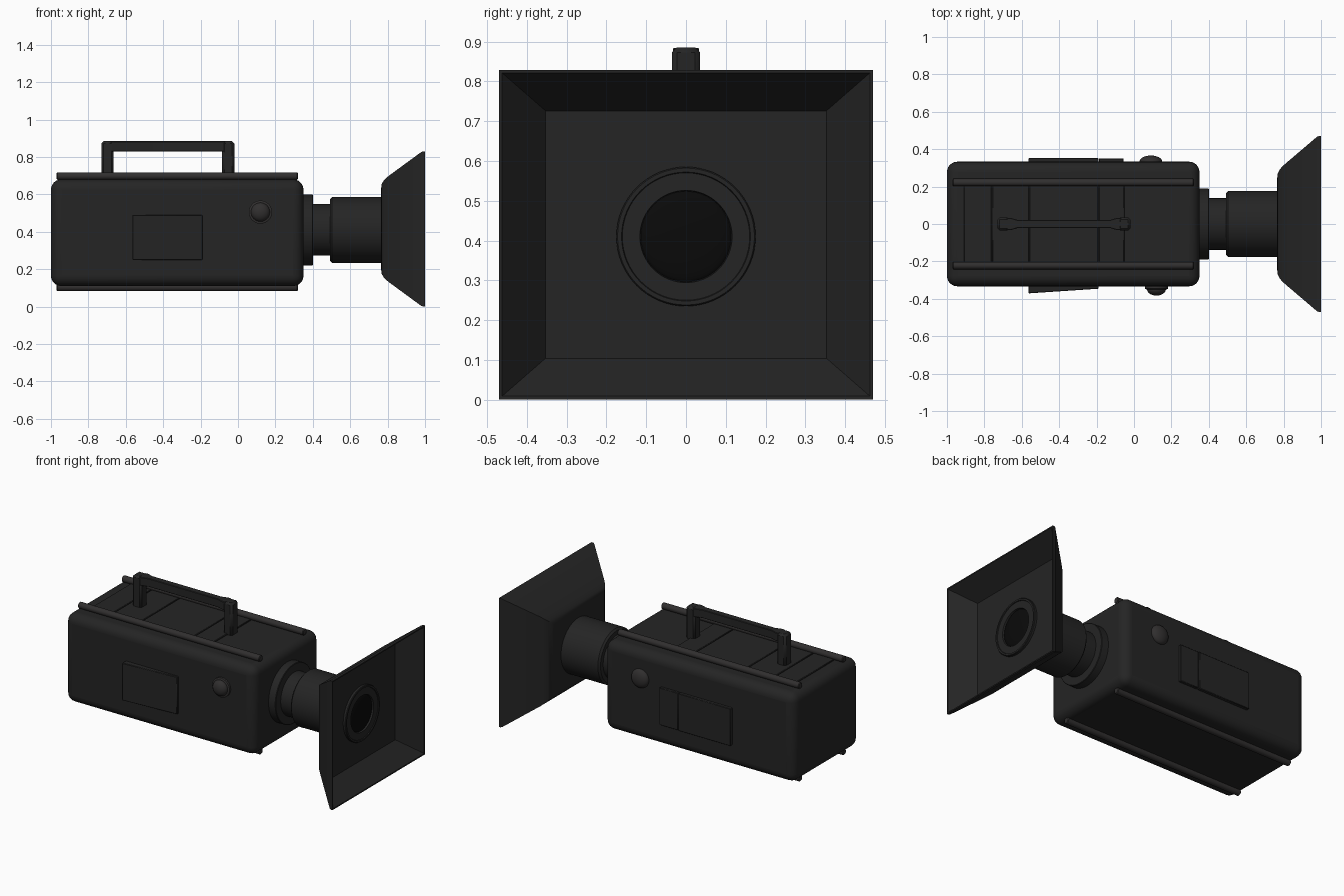
import bpy, bmesh, math
from mathutils import Matrix, Vector

if "Cube" in bpy.data.objects:
    bpy.data.objects.remove(bpy.data.objects["Cube"])


def material(name, r, g, b):
    m = bpy.data.materials.new(name)
    m.diffuse_color = (r, g, b, 1)
    m.use_nodes = True
    m.node_tree.nodes["Principled BSDF"].inputs["Base Color"].default_value = m.diffuse_color
    return m


BLACK = material("black_paint", 0.018, 0.018, 0.018)
RAIL = material("rail_metal", 0.03, 0.028, 0.028)
GLASS = material("dark_glass", 0.003, 0.003, 0.003)


def finish(name, bm, mat=BLACK, bevel=0, segments=2):
    bmesh.ops.recalc_face_normals(bm, faces=bm.faces)
    me = bpy.data.meshes.new(name)
    bm.to_mesh(me)
    bm.free()
    ob = bpy.data.objects.new(name, me)
    bpy.context.collection.objects.link(ob)
    me.materials.append(mat)
    if bevel:
        mod = ob.modifiers.new("bevel", "BEVEL")
        mod.width, mod.segments = bevel, segments
    bpy.ops.object.select_all(action='DESELECT')
    ob.select_set(True)
    bpy.context.view_layer.objects.active = ob
    bpy.ops.object.shade_smooth_by_angle(angle=math.radians(35))
    return ob


def box(name, x0, x1, y0, y1, z0, z1, bevel=0, segments=2, taper=0):
    """Box between limits; taper pushes the -y face inward at the +x end."""
    bm = bmesh.new()
    bmesh.ops.create_cube(bm, size=1)
    for v in bm.verts:
        right, front = v.co.x > 0, v.co.y < 0
        v.co = Vector((x1 if right else x0, y0 if front else y1, z1 if v.co.z > 0 else z0))
        if right and front:
            v.co.y += taper
    return finish(name, bm, BLACK, bevel, segments)


def loft(bm, rings, cap=True):
    rows = [[bm.verts.new(p) for p in ring] for ring in rings]
    for a, b in zip(rows, rows[1:]):
        for i in range(len(a)):
            j = (i + 1) % len(a)
            bm.faces.new((a[i], a[j], b[j], b[i]))
    if cap:
        bm.faces.new(rows[0])
        bm.faces.new(rows[-1])


def lathe(name, profile, centre, turn=0, mat=BLACK, n=48):
    """Turned solid along +x from (distance, radius) points, then yawed by turn."""
    bm = bmesh.new()
    angles = [2 * math.pi * i / n for i in range(n)]
    loft(bm, [[(d, r * math.cos(a), r * math.sin(a)) for a in angles] for d, r in profile])
    bm.transform(Matrix.Translation(centre) @ Matrix.Rotation(math.radians(turn), 4, 'Z'))
    return finish(name, bm, mat)


# Camera body
box("camera_body", -1, 0.35, -0.333, 0.333, 0.11, 0.68, 0.055, 6)

# Rails along the top and bottom
for label, z in (("top", 0.698), ("bottom", 0.103)):
    for side, y in (("front", -0.222), ("back", 0.222)):
        lathe(f"{label}_{side}_rail", [(0, 0.016), (0.004, 0.02), (1.286, 0.02), (1.29, 0.016)],
              (-0.97, y, z), mat=RAIL, n=24)

# Thin plates on the roof
seams = [-0.91, -0.76, -0.56, -0.19, -0.05]
for i, (a, b) in enumerate(zip(seams, seams[1:])):
    box(f"roof_plate_{i + 1}", a + 0.002, b - 0.002, -0.21, 0.21, 0.67, 0.688, 0.003, 1)

# Carrying handle: two posts and a bar flaring into them
for label, x in (("rear", -0.6975), ("fore", -0.0525)):
    box(f"{label}_handle_post", x - 0.0325, x + 0.0325, -0.035, 0.035, 0.67, 0.885, 0.012, 1)
bm = bmesh.new()
loft(bm, [[(x, -h, 0.83), (x, h, 0.83), (x, h, 0.884), (x, -h, 0.884)]
          for x, h in ((-0.68, 0.033), (-0.66, 0.033), (-0.62, 0.021),
                       (-0.13, 0.021), (-0.09, 0.033), (-0.07, 0.033))])
finish("handle_bar", bm, BLACK, 0.003, 1)

# Side panels
box("front_panel", -0.565, -0.19, -0.371, -0.32, 0.25, 0.49, 0.003, 1, taper=0.025)
box("back_panel_large", -0.563, -0.191, 0.32, 0.353, 0.25, 0.49, 0.003, 1)
box("back_panel_small", -0.188, -0.055, 0.32, 0.35, 0.25, 0.49, 0.003, 1)

# Domed knobs
dome = [(0.052 * math.sin(t), 0.056 * math.cos(t)) for t in
        (math.radians(a) for a in range(0, 89, 11))]
lathe("front_knob", [(0, 0.062), (0.024, 0.062), (0.027, 0.056)] +
      [(0.027 + d * 0.65, r * 0.9) for d, r in dome], (0.12, -0.322, 0.505), -90, RAIL)
lathe("back_knob", [(0, 0.06)] + [(0.012 + d * 0.6, r * 1.07) for d, r in dome],
      (0.09, 0.323, 0.505), 90, RAIL)

# Lens barrel
AXIS = (0, 0, 0.41)
lathe("lens_barrel", [(0.33, 0.19), (0.397, 0.19), (0.4, 0.187), (0.4, 0.138), (0.492, 0.138),
                      (0.492, 0.165), (0.503, 0.176), (0.775, 0.176)], AXIS, n=64)

# Square hood: outer shell, lip and recessed inner plate
bm = bmesh.new()
loft(bm, [[(x, -y, 0.415 - z), (x, y, 0.415 - z), (x, y, 0.415 + z), (x, -y, 0.415 + z)]
          for x, y, z in ((0.765, 0.24, 0.215), (0.768, 0.268, 0.24), (0.778, 0.29, 0.257),
                          (0.792, 0.307, 0.272), (0.81, 0.323, 0.287), (0.978, 0.466, 0.41),
                          (0.988, 0.47, 0.414), (1.0, 0.47, 0.414), (1.0, 0.462, 0.406),
                          (0.87, 0.353, 0.311))])
finish("lens_hood", bm)

# Lens ring and dark glass inside the hood
lathe("lens_ring", [(0.86, 0.175), (0.884, 0.175), (0.888, 0.172), (0.888, 0.162),
                    (0.883, 0.16), (0.883, 0.116), (0.872, 0.114)], AXIS, n=64)
lathe("lens_glass", [(0.865, 0.115)] + [(0.87 + 0.015 * math.sin(t), 0.115 * math.cos(t)) for t in
      (math.radians(a) for a in range(0, 89, 11))], AXIS, mat=GLASS, n=64)
